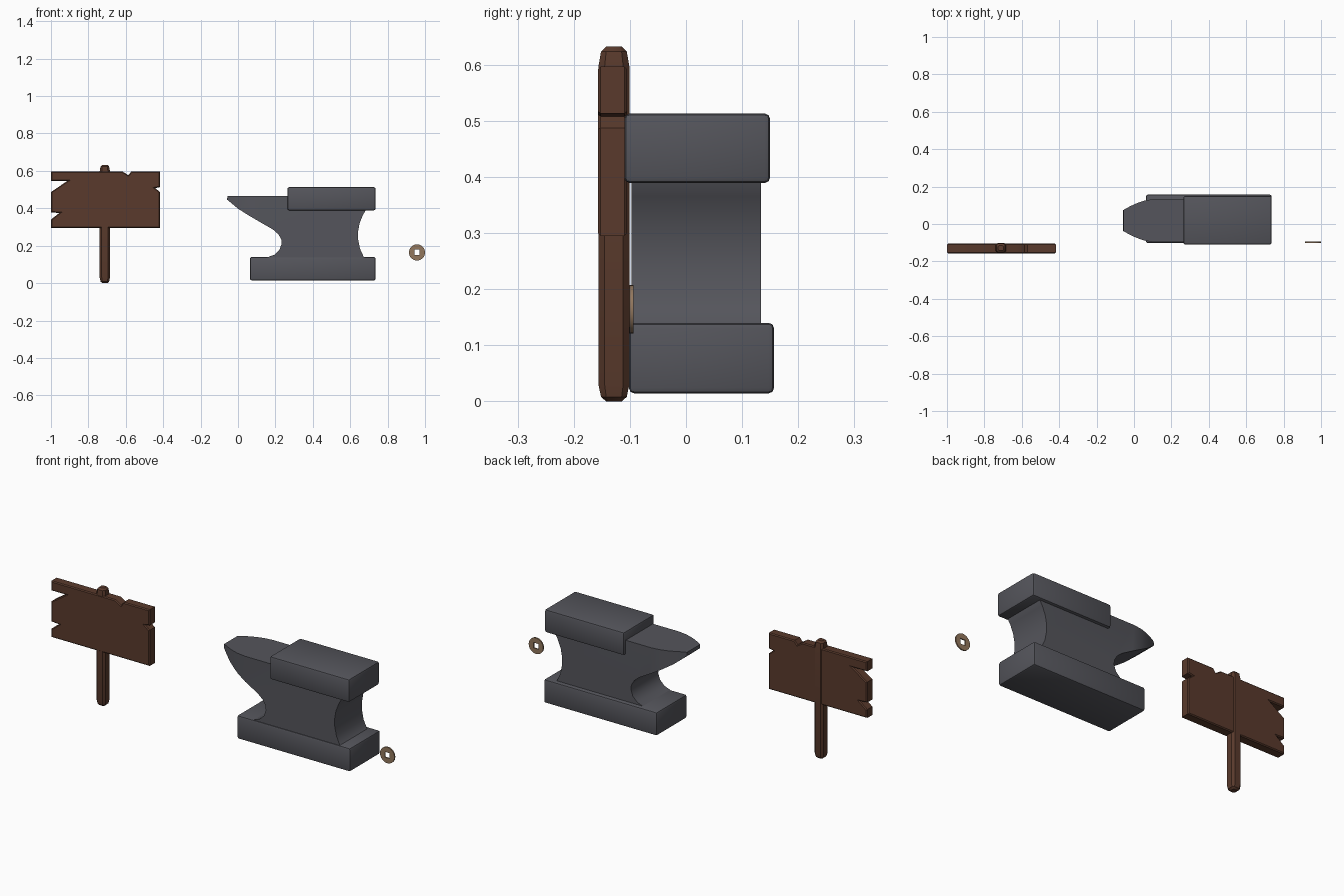
import bpy, bmesh, math
from mathutils import Vector

if "Cube" in bpy.data.objects:
    bpy.data.objects.remove(bpy.data.objects["Cube"])


def material(name, rgb):
    m = bpy.data.materials.new(name)
    m.diffuse_color = (*rgb, 1)
    m.use_nodes = True
    m.node_tree.nodes["Principled BSDF"].inputs["Base Color"].default_value = m.diffuse_color
    return m


WOOD = material("dark_wood", (0.100, 0.042, 0.025))
IRON = material("iron_grey", (0.090, 0.091, 0.106))
BRONZE = material("worn_bronze", (0.290, 0.185, 0.110))


def finish(bm, name, mat, angle=35):
    bmesh.ops.recalc_face_normals(bm, faces=bm.faces)
    me = bpy.data.meshes.new(name)
    bm.to_mesh(me)
    bm.free()
    me.materials.append(mat)
    me.shade_smooth()
    me.set_sharp_from_angle(angle=math.radians(angle))
    ob = bpy.data.objects.new(name, me)
    bpy.context.collection.objects.link(ob)
    return ob


def extruded(points, y0, y1):
    """Front (x, z) outline pushed from y0 back to y1."""
    bm = bmesh.new()
    face = bm.faces.new([bm.verts.new((x, y0, z)) for x, z in points])
    res = bmesh.ops.extrude_face_region(bm, geom=[face])
    verts = [g for g in res["geom"] if isinstance(g, bmesh.types.BMVert)]
    bmesh.ops.translate(bm, verts=verts, vec=(0, y1 - y0, 0))
    if not face.is_valid or len([f for f in bm.faces if abs(f.calc_center_median().y - y0) < 1e-6]) == 0:
        bm.faces.new([v for v in bm.verts if abs(v.co.y - y0) < 1e-6])
    bmesh.ops.recalc_face_normals(bm, faces=bm.faces)
    return bm


def bevel(bm, edges, size, segments):
    bmesh.ops.bevel(bm, geom=edges, offset=size, segments=segments,
                    profile=0.5, affect='EDGES', clamp_overlap=True)


def block(name, x0, x1, y0, y1, z0, z1, mat):
    bm = extruded([(x0, z0), (x1, z0), (x1, z1), (x0, z1)], y0, y1)
    bevel(bm, bm.edges[:], 0.010, 2)
    return finish(bm, name, mat)


# Sign board: broken plank outline with splits and chips
board = [(-1.0, 0.597), (-1.0, 0.545), (-0.914, 0.545), (-1.0, 0.487),
         (-1.0, 0.378), (-0.955, 0.375), (-1.0, 0.340), (-1.0, 0.295),
         (-0.417, 0.295), (-0.417, 0.487), (-0.443, 0.508), (-0.417, 0.513),
         (-0.417, 0.597), (-0.570, 0.597), (-0.586, 0.577), (-0.618, 0.597)]
bm = extruded(board, -0.157, -0.105)
rims = [e for e in bm.edges if abs(e.verts[0].co.y - e.verts[1].co.y) < 1e-6]
bevel(bm, rims, 0.005, 1)
finish(bm, "sign_board", WOOD)

# Sign post: eight-sided with tapered ends
bm = bmesh.new()
rings = []
for z, h in [(0, .014), (.008, .023), (.030, .0275), (.597, .0275), (.623, .023), (.632, .014)]:
    c = h * 0.6
    section = [(-c, -h), (c, -h), (h, -c), (h, c), (c, h), (-c, h), (-h, c), (-h, -c)]
    rings.append([bm.verts.new((-0.712 + x, -0.1285 + y, z)) for x, y in section])
for a, b in zip(rings, rings[1:]):
    for i in range(8):
        j = (i + 1) % 8
        bm.faces.new((a[i], a[j], b[j], b[i]))
bm.faces.new(rings[0])
bm.faces.new(rings[-1])
finish(bm, "sign_post", WOOD)

# Anvil base and top slab
block("anvil_base", 0.064, 0.736, -0.102, 0.157, 0.014, 0.140, IRON)
block("anvil_top", 0.264, 0.736, -0.110, 0.150, 0.389, 0.513, IRON)

# Anvil waist and horn: one side profile, narrowed in plan towards the tip
profile = [(-0.057, 0.465), (-0.058, 0.446), (0.0, 0.398), (0.06, 0.360),
           (0.12, 0.325), (0.185, 0.288), (0.215, 0.262), (0.231, 0.235),
           (0.233, 0.210), (0.222, 0.178), (0.195, 0.152), (0.165, 0.141), (0.14, 0.130),
           (0.69, 0.130), (0.672, 0.141), (0.652, 0.185), (0.642, 0.235), (0.642, 0.275),
           (0.650, 0.320), (0.668, 0.365), (0.690, 0.400), (0.690, 0.467), (-0.045, 0.467)]
MID, HALF, START, TIP = 0.0185, 0.1155, 0.11, -0.058
bm = extruded(profile, MID - HALF, MID + HALF)
for x in (-0.045, -0.025, 0.0, 0.03, 0.06, START):
    bmesh.ops.bisect_plane(bm, geom=bm.verts[:] + bm.edges[:] + bm.faces[:],
                           plane_co=(x, 0, 0), plane_no=(1, 0, 0))
for v in bm.verts:
    if v.co.x < START:
        t = min(1, (START - v.co.x) / (START - TIP))
        v.co.y = MID + (v.co.y - MID) * (1 - 0.52 * t ** 1.7)
finish(bm, "anvil_waist_and_horn", IRON)

# Coin: thin disc with a square hole
bm = bmesh.new()
N, CX, CZ, R, S = 32, 0.957, 0.164, 0.043, 0.0145
loops = []
for y in (-0.101, -0.094):
    outer, inner = [], []
    for i in range(N):
        a = 2 * math.pi * i / N
        c, s = math.cos(a), math.sin(a)
        k = S / max(abs(c), abs(s))
        outer.append(bm.verts.new((CX + R * c, y, CZ + R * s)))
        inner.append(bm.verts.new((CX + k * c, y, CZ + k * s)))
    loops.append((outer, inner))
(fo, fi), (bo, bi) = loops
for a, b in ((fo, fi), (fi, bi), (bi, bo), (bo, fo)):
    for i in range(N):
        j = (i + 1) % N
        bm.faces.new((a[i], a[j], b[j], b[i]))
finish(bm, "square_hole_coin", BRONZE)
